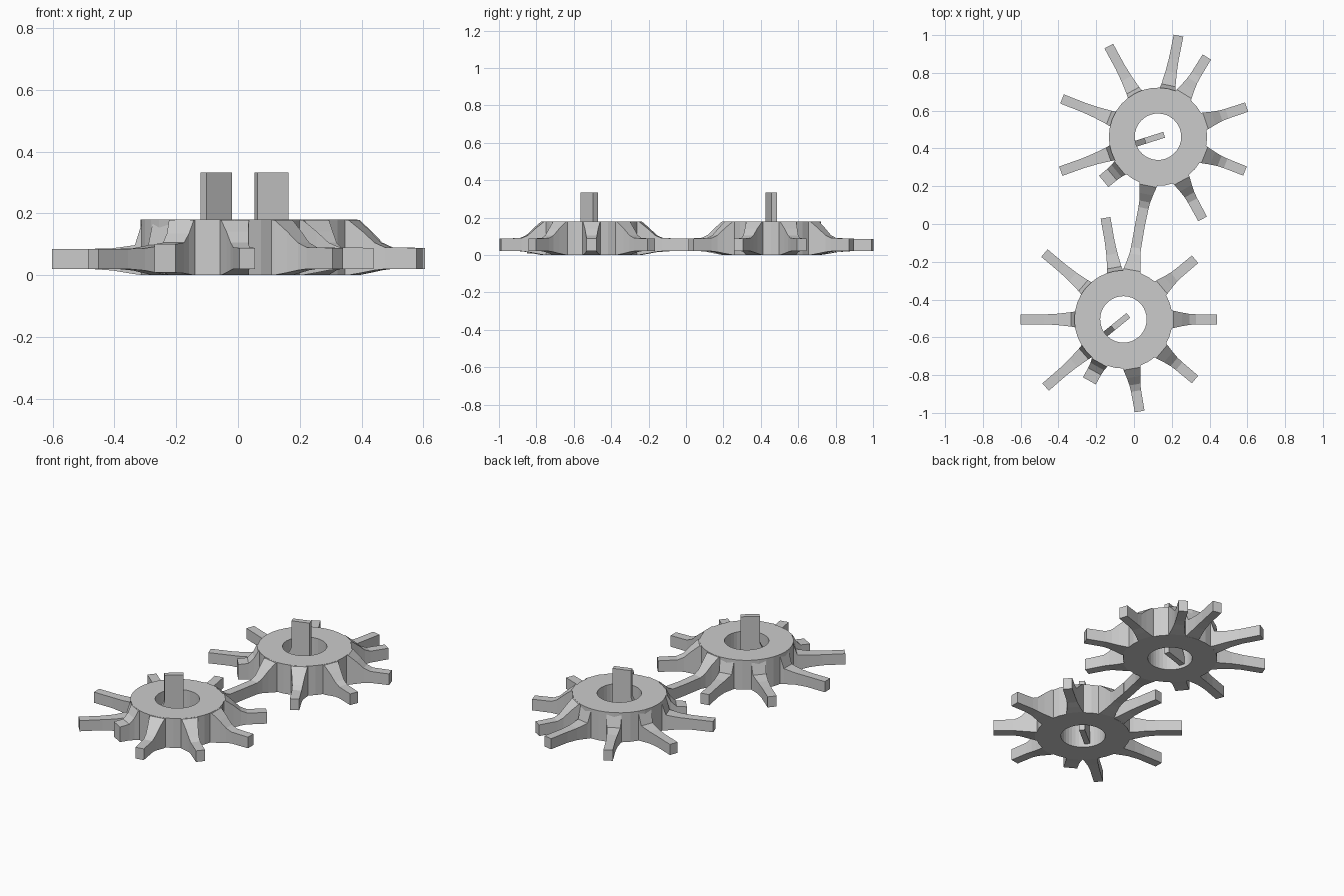
import bpy, bmesh, math
from mathutils import Matrix

if "Cube" in bpy.data.objects:
    bpy.data.objects.remove(bpy.data.objects["Cube"])


def finish(bm, name, matrix):
    bmesh.ops.recalc_face_normals(bm, faces=bm.faces)
    me = bpy.data.meshes.new(name)
    bm.to_mesh(me)
    bm.free()
    ob = bpy.data.objects.new(name, me)
    ob.matrix_world = matrix
    bpy.context.collection.objects.link(ob)
    return ob


def loft(sections, name, matrix):
    """Box-section loft along +x; sections are (x, half width, z low, z high)."""
    bm = bmesh.new()
    rings = [[bm.verts.new((x, y, z)) for y, z in ((-w, lo), (w, lo), (w, hi), (-w, hi))]
             for x, w, lo, hi in sections]
    for a, b in zip(rings, rings[1:]):
        for i in range(4):
            j = (i + 1) % 4
            bm.faces.new((a[i], a[j], b[j], b[i]))
    bm.faces.new(rings[0])
    bm.faces.new(rings[-1])
    return finish(bm, name, matrix)


def hub_ring(name, matrix, n=36, outer=0.26, inner=0.123, height=0.18):
    bm = bmesh.new()
    loops = []
    for r, z in ((outer, 0), (outer, height), (inner, height), (inner, 0)):
        loops.append([bm.verts.new((r * math.cos(2 * math.pi * i / n),
                                    r * math.sin(2 * math.pi * i / n), z)) for i in range(n)])
    for k in range(4):
        a, b = loops[k], loops[(k + 1) % 4]
        for i in range(n):
            j = (i + 1) % n
            bm.faces.new((a[i], a[j], b[j], b[i]))
    return finish(bm, name, matrix)


# spoke profiles: (radius, half width, bottom, top)
SHORT = [(0.23, 0.052, 0, 0.179), (0.265, 0.046, 0, 0.179), (0.31, 0.036, 0.008, 0.142),
         (0.35, 0.029, 0.016, 0.105), (0.385, 0.027, 0.02, 0.09), (0.495, 0.026, 0.02, 0.088)]
LONG = [(0.23, 0.046, 0, 0.179), (0.252, 0.043, 0, 0.179), (0.278, 0.038, 0.003, 0.097),
        (0.35, 0.030, 0.015, 0.087), (0.42, 0.026, 0.02, 0.085), (0.546, 0.026, 0.02, 0.085)]
STUB = [(0.23, 0.05, 0, 0.179), (0.262, 0.046, 0, 0.179), (0.285, 0.041, 0.003, 0.135),
        (0.315, 0.039, 0.006, 0.105), (0.372, 0.039, 0.008, 0.1)]
# upright key plate: foot slopes out to the bore wall
KEY = [(0.034, 0.02), (0.034, 0.333), (-0.072, 0.333), (-0.072, 0.17),
       (-0.126, 0.06), (-0.126, 0.02)]


def key_plate(name, matrix, half=0.016):
    bm = bmesh.new()
    f = bm.faces.new([bm.verts.new((u, -half, z)) for u, z in KEY])
    ext = bmesh.ops.extrude_face_region(bm, geom=[f], use_keep_orig=True)
    vs = [v for v in ext['geom'] if isinstance(v, bmesh.types.BMVert)]
    bmesh.ops.translate(bm, vec=(0, 2 * half, 0), verts=vs)
    return finish(bm, name, matrix)


def rotor(prefix, x, y, turn):
    base = Matrix.Translation((x, y, 0)) @ Matrix.Rotation(math.radians(turn), 4, 'Z')

    def at(angle):
        return base @ Matrix.Rotation(math.radians(angle), 4, 'Z')

    hub_ring(prefix + "_hub", base)
    for a in (-80, -40, 0, 40, 80):
        loft(SHORT, prefix + "_short_spoke", at(a))
    for a in (100, 140, 180, 221):
        loft(LONG, prefix + "_long_spoke", at(a))
    loft(STUB, prefix + "_stub", at(241))
    key_plate(prefix + "_key", at(39))


rotor("front_wheel", -0.056, -0.505, 0)
rotor("rear_wheel", 0.127, 0.462, -21.5)
